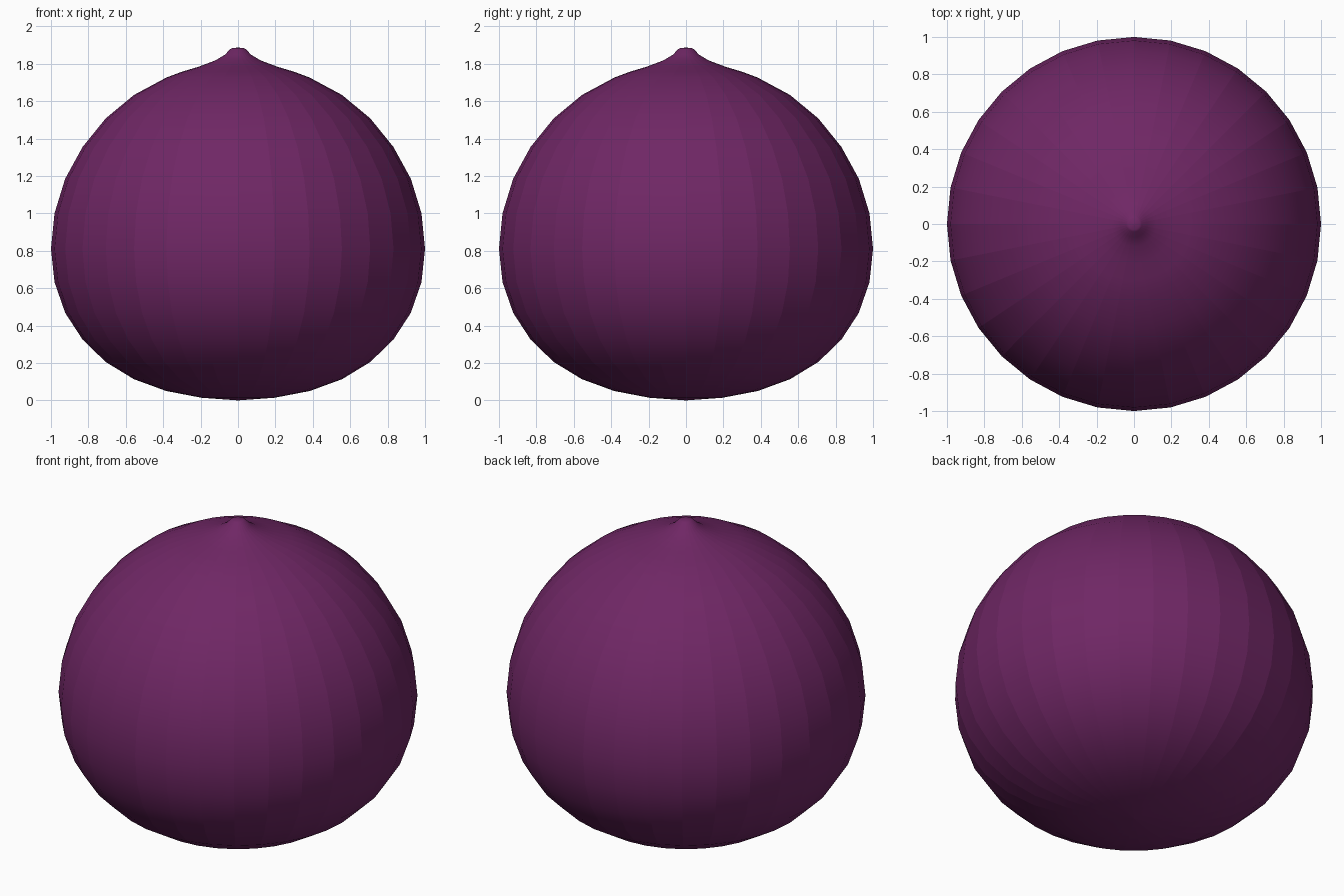
import bpy, bmesh
from math import sin, cos, pi

if "Cube" in bpy.data.objects:
    bpy.data.objects.remove(bpy.data.objects["Cube"])

SEGMENTS = 32

# Bulb outline as (radius, height), bottom to top
profile = [
    (0.195, 0.014), (0.383, 0.05), (0.556, 0.113), (0.707, 0.205),
    (0.831, 0.325), (0.924, 0.468), (0.981, 0.632), (1.0, 0.81),
    (0.981, 1.0), (0.924, 1.185), (0.831, 1.355), (0.707, 1.508),
    (0.556, 1.633), (0.383, 1.726), (0.30, 1.757), (0.21, 1.784),
    (0.12, 1.818), (0.07, 1.848), (0.042, 1.878), (0.03, 1.884),
]

bm = bmesh.new()
rings = [[bm.verts.new((r * cos(2 * pi * i / SEGMENTS),
                        r * sin(2 * pi * i / SEGMENTS), z))
          for i in range(SEGMENTS)] for r, z in profile]
bottom = bm.verts.new((0, 0, 0))
top = bm.verts.new((0, 0, 1.886))

# Skin the rings and close both poles
for i in range(SEGMENTS):
    j = (i + 1) % SEGMENTS
    for a, b in zip(rings, rings[1:]):
        bm.faces.new((a[i], a[j], b[j], b[i]))
    bm.faces.new((bottom, rings[0][j], rings[0][i]))
    bm.faces.new((top, rings[-1][i], rings[-1][j]))

# Smooth from top to bottom, creased along the meridians
for f in bm.faces:
    f.smooth = True
for e in bm.edges:
    a, b = e.verts
    e.smooth = abs(a.co.z - b.co.z) < 1e-5

mesh = bpy.data.meshes.new("bulb")
bm.to_mesh(mesh)
bm.free()
bulb = bpy.data.objects.new("bulb", mesh)
bpy.context.collection.objects.link(bulb)

# Purple skin
skin = bpy.data.materials.new("purple_skin")
skin.diffuse_color = (0.16, 0.02, 0.13, 1)
skin.use_nodes = True
skin.node_tree.nodes["Principled BSDF"].inputs["Base Color"].default_value = skin.diffuse_color
mesh.materials.append(skin)
